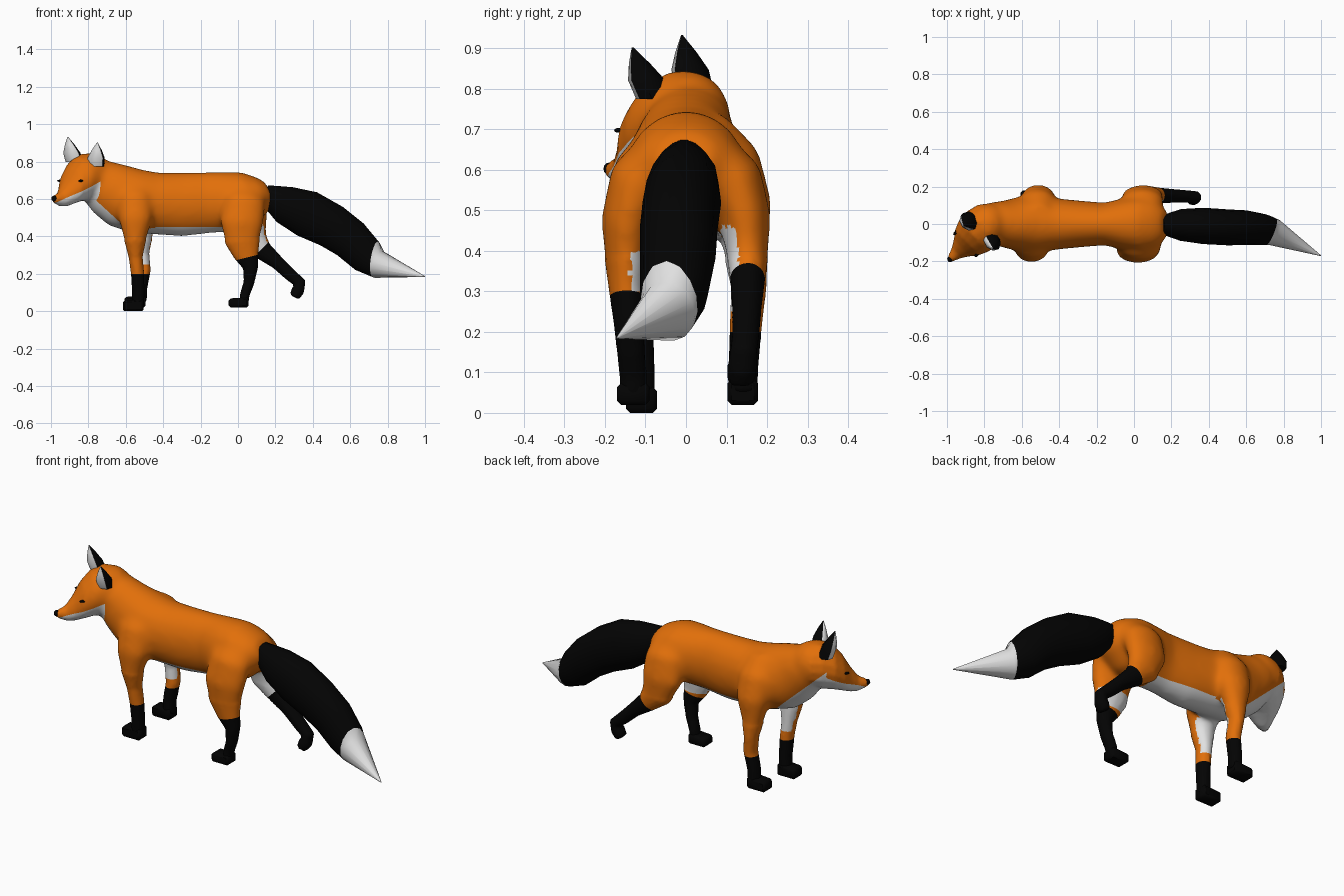
import bpy, bmesh, math
from mathutils import Vector

if "Cube" in bpy.data.objects:
    bpy.data.objects.remove(bpy.data.objects["Cube"])


def material(name, rgb):
    m = bpy.data.materials.new(name)
    m.diffuse_color = (*rgb, 1)
    m.use_nodes = True
    m.node_tree.nodes["Principled BSDF"].inputs["Base Color"].default_value = m.diffuse_color
    return m


MATS = [material("orange fur", (0.76, 0.16, 0.003)),
        material("black fur", (0.001, 0.001, 0.001)),
        material("white fur", (0.75, 0.75, 0.75))]
ORANGE, BLACK, WHITE = 0, 1, 2
UP = Vector((0, 0, 1))


def cut(bm, co, no, region=lambda c: True):
    faces = [f for f in bm.faces if region(f.calc_center_median())]
    geom = faces + list({e for f in faces for e in f.edges}) + list({v for f in faces for v in f.verts})
    bmesh.ops.bisect_plane(bm, geom=geom, plane_co=co, plane_no=no, dist=1e-5)


def finish(name, bm, rule, angle=45):
    """Colour faces by rule and make the object."""
    bmesh.ops.recalc_face_normals(bm, faces=bm.faces)
    bm.normal_update()
    for f in bm.faces:
        f.smooth = True
        f.material_index = rule(f.calc_center_median(), f.normal)
    me = bpy.data.meshes.new(name)
    bm.to_mesh(me)
    bm.free()
    for m in MATS:
        me.materials.append(m)
    me.set_sharp_from_angle(angle=math.radians(angle))
    ob = bpy.data.objects.new(name, me)
    bpy.context.collection.objects.link(ob)
    return ob


def skin(bm, rings):
    for a, b in zip(rings, rings[1:]):
        for k in range(len(a)):
            n = (k + 1) % len(a)
            bm.faces.new((a[k], a[n], b[n], b[k]))
    bm.faces.new(rings[0])
    bm.faces.new(rings[-1])


def loft(bm, stations, side=(0, 1, 0), up=None, sides=14):
    """Skin elliptical rings (x, y, z, half side, half up) along a path."""
    pts = [Vector(s[:3]) for s in stations]
    rings = []
    for i, s in enumerate(stations):
        t = (pts[min(i + 1, len(pts) - 1)] - pts[max(i - 1, 0)]).normalized()
        u = Vector(up) if up else Vector(side).cross(t).normalized()
        w = Vector(side) if up else t.cross(u)
        rings.append([bm.verts.new(pts[i] + w * s[3] * math.cos(a) + u * s[4] * math.sin(a))
                      for a in (2 * math.pi * k / sides for k in range(sides))])
    skin(bm, rings)


# Head frame, turned to one side: distance behind nose, sideways, height
NOSE = Vector((-.985, -.19, 0))
FWD = Vector((-.72, -.69, 0)).normalized()
LAT = Vector((-FWD.y, FWD.x, 0))


def head_pt(s, lat, z):
    return NOSE - FWD * s + LAT * lat + UP * z


# Torso, neck, head and legs are lofted, then fused into one skin
fur = bmesh.new()
loft(fur, [
    (.168, 0, .645, .07, .055), (.13, 0, .625, .12, .10), (.05, 0, .60, .15, .148),
    (-.05, 0, .585, .14, .162), (-.16, 0, .58, .115, .165), (-.3, 0, .57, .127, .172),
    (-.43, 0, .575, .14, .167), (-.54, 0, .588, .155, .172), (-.62, 0, .612, .145, .172),
    (-.69, 0, .655, .127, .155), (-.75, .005, .70, .113, .128), (-.80, -.005, .745, .09, .09)],
    sides=18)
head = [(0, .58, .615, .017), (.05, .56, .64, .037), (.09, .56, .695, .063),
        (.13, .572, .765, .095), (.18, .585, .82, .118), (.25, .595, .85, .122),
        (.32, .61, .84, .105), (.37, .65, .80, .065)]
loft(fur, [(*head_pt(s, 0, (b + t) / 2), w, (t - b) / 2) for s, b, t, w in head],
     side=LAT, up=UP, sides=16)

front = [(-.55, .055, .70, .04, .07), (-.55, .107, .60, .075, .10), (-.547, .14, .49, .07, .092),
         (-.55, .142, .38, .056, .06), (-.547, .135, .29, .045, .038), (-.537, .128, .2, .041, .036),
         (-.533, .122, .1, .038, .034), (-.535, .12, .03, .037, .034)]
for sgn, dx, dy, dz in ((-1, 0, -.008, 0), (1, .035, .02, .02)):
    loft(fur, [(x + dx * (1 if z > .15 else .4), sgn * (y + dy * (1 if z < .35 else .2)), z + dz, hw, hl)
               for x, y, z, hw, hl in front], sides=12)
# Planted and lifted hind legs
loft(fur, [
    (.045, -.055, .68, .04, .08), (.035, -.115, .58, .075, .115), (.02, -.145, .47, .066, .118),
    (.025, -.147, .37, .053, .094), (.045, -.147, .30, .043, .068), (.068, -.142, .23, .038, .04),
    (.058, -.136, .15, .035, .029), (.037, -.13, .09, .035, .026), (.03, -.13, .04, .035, .025)])
loft(fur, [
    (.05, .055, .68, .04, .08), (.045, .115, .58, .075, .115), (.045, .145, .48, .066, .116),
    (.075, .152, .39, .052, .087), (.13, .152, .325, .043, .053), (.21, .15, .26, .037, .038),
    (.285, .147, .19, .034, .034), (.332, .142, .15, .034, .032), (.32, .138, .11, .037, .036),
    (.302, .136, .075, .034, .028)])
bmesh.ops.recalc_face_normals(fur, faces=fur.faces)

raw = bpy.data.meshes.new("raw")
fur.to_mesh(raw)
fur.free()
helper = bpy.data.objects.new("fuse_helper", raw)
helper.hide_render = True
bpy.context.collection.objects.link(helper)
mod = helper.modifiers.new("fuse", 'REMESH')
mod.mode = 'VOXEL'
mod.voxel_size = .0115
fused = bpy.data.meshes.new_from_object(helper.evaluated_get(bpy.context.evaluated_depsgraph_get()))
bpy.data.objects.remove(helper)
fur = bmesh.new()
fur.from_mesh(fused)
# Soften the joints of neck, shoulders and hips
for _ in range(16):
    bmesh.ops.smooth_vert(fur, verts=[v for v in fur.verts if v.co.z > .38 and v.co.x > -.83],
                          factor=.5, use_axis_x=True, use_axis_y=True, use_axis_z=True)

# Colour borders: jaw, chest, belly, socks and inner legs
JAW, JAW_N = head_pt(0, 0, .578), (UP + FWD * .5).normalized()
CHEST, CHEST_N = Vector((-.74, 0, .575)), Vector((-.68, 0, -.74))
SOCKS = {(False, False): ((0, 0, .2), (0, 0, 1), .25, .46, -.3),
         (False, True): ((0, 0, .2), (0, 0, 1), .25, .46, -.3),
         (True, False): ((.04, 0, .285), (-.25, 0, 1), .30, .40, -.3),
         (True, True): ((.13, 0, .335), (-.7, 0, .7), .30, .46, -.6)}


def back_of_nose(c):
    return (NOSE - c).dot(FWD)


def on_head(c):
    return back_of_nose(c) < .23 and c.x < -.7 and c.z > .5


def on_leg(c):
    return c.z < .40 or (c.z < .47 and abs(c.y) > .085 and (c.x > -.14 or -.66 < c.x < -.44))


def fur_rule(c, n):
    if on_head(c):
        return WHITE if (c - JAW).dot(JAW_N) < 0 else ORANGE
    if on_leg(c):
        co, no, low, high, lean = SOCKS[(c.x > -.3, c.y > 0)]
        if (c - Vector(co)).dot(Vector(no)) < 0:
            return BLACK
        sgn = 1 if c.y > 0 else -1
        return WHITE if low < c.z < high and n.y * sgn < lean else ORANGE
    chest = c.x < -.6 and (c - CHEST).dot(CHEST_N) > 0
    return WHITE if chest or (c.z < .45 and c.x < -.08) else ORANGE


cut(fur, JAW, JAW_N, on_head)
cut(fur, head_pt(.23, 0, 0), FWD, lambda c: c.x < -.7 and c.z < .72)
cut(fur, CHEST, CHEST_N, lambda c: c.x < -.6 and c.z > .4)
cut(fur, (0, 0, .45), UP, lambda c: .42 < c.z < .48)
for (hind, left), (co, no, low, high, lean) in SOCKS.items():
    def here(c):
        return on_leg(c) and (c.x > -.3) == hind and (c.y > 0) == left
    cut(fur, co, no, here)
    cut(fur, (0, 0, low), UP, here)
finish("body_head_and_legs", fur, fur_rule, 60)

# Tail with a white tip
TIP, TIP_N = Vector((.735, -.04, .26)), Vector((1, -.4, -.15))
tail = bmesh.new()
loft(tail, [
    (.14, -.005, .635, .045, .045), (.19, -.005, .605, .065, .075), (.25, -.005, .57, .085, .105),
    (.37, -.01, .52, .097, .13), (.5, -.018, .455, .096, .122), (.6, -.02, .385, .093, .113),
    (.69, -.03, .295, .084, .10), (.75, -.045, .25, .073, .076), (1.0, -.17, .185, .002, .002)])
cut(tail, TIP, TIP_N)
finish("tail", tail, lambda c, n: WHITE if (c - TIP).dot(TIP_N) > 0 else BLACK)


# Nose and eyes
def ellipsoid(name, co, radii):
    bm = bmesh.new()
    bmesh.ops.create_uvsphere(bm, u_segments=10, v_segments=6, radius=1)
    for v in bm.verts:
        d = v.co.copy()
        v.co = co - FWD * d.x * radii[0] + LAT * d.y * radii[1] + UP * d.z * radii[2]
    finish(name, bm, lambda c, n: BLACK)


ellipsoid("nose", head_pt(.003, 0, .602), (.016, .016, .016))
for sgn, label in ((1, "right"), (-1, "left")):
    ellipsoid(label + "_eye", head_pt(.122, sgn * .082, .697), (.016, .009, .006))


# Ears: pointed, white in front and black behind
def ear(name, base, tip):
    bm = bmesh.new()
    base, tip = Vector(base), Vector(tip)
    rings = []
    for f, w, d in ((-.25, .052, .04), (.2, .052, .04), (.6, .03, .023), (1, .002, .002)):
        c = base.lerp(tip, f)
        rings.append([bm.verts.new(c + LAT * w * math.cos(a) + FWD * d * math.sin(a))
                      for a in (math.pi * k / 4 for k in range(8))])
    skin(bm, rings)
    finish(name, bm, lambda c, n: WHITE if n.dot(FWD) > .1 else BLACK)


ear("left_ear", (-.883, .015, .825), (-.91, -.01, .932))
ear("right_ear", (-.76, -.088, .80), (-.752, -.132, .902))


# Paws on the standing legs
def paw(name, co, size):
    bm = bmesh.new()
    bmesh.ops.create_cube(bm, size=1)
    for v in bm.verts:
        low = .75 if v.co.z > 0 and v.co.x < 0 else 1
        v.co = Vector((co[0] + v.co.x * size[0], co[1] + v.co.y * size[1],
                       co[2] + v.co.z * size[2] * low))
    bmesh.ops.bevel(bm, geom=bm.edges[:], offset=.01, segments=1, affect='EDGES')
    finish(name, bm, lambda c, n: BLACK)


paw("right_front_paw", (-.56, -.11, .032), (.112, .076, .064))
paw("left_front_paw", (-.55, .14, .052), (.112, .076, .064))
paw("right_hind_paw", (.003, -.13, .047), (.105, .08, .055))
